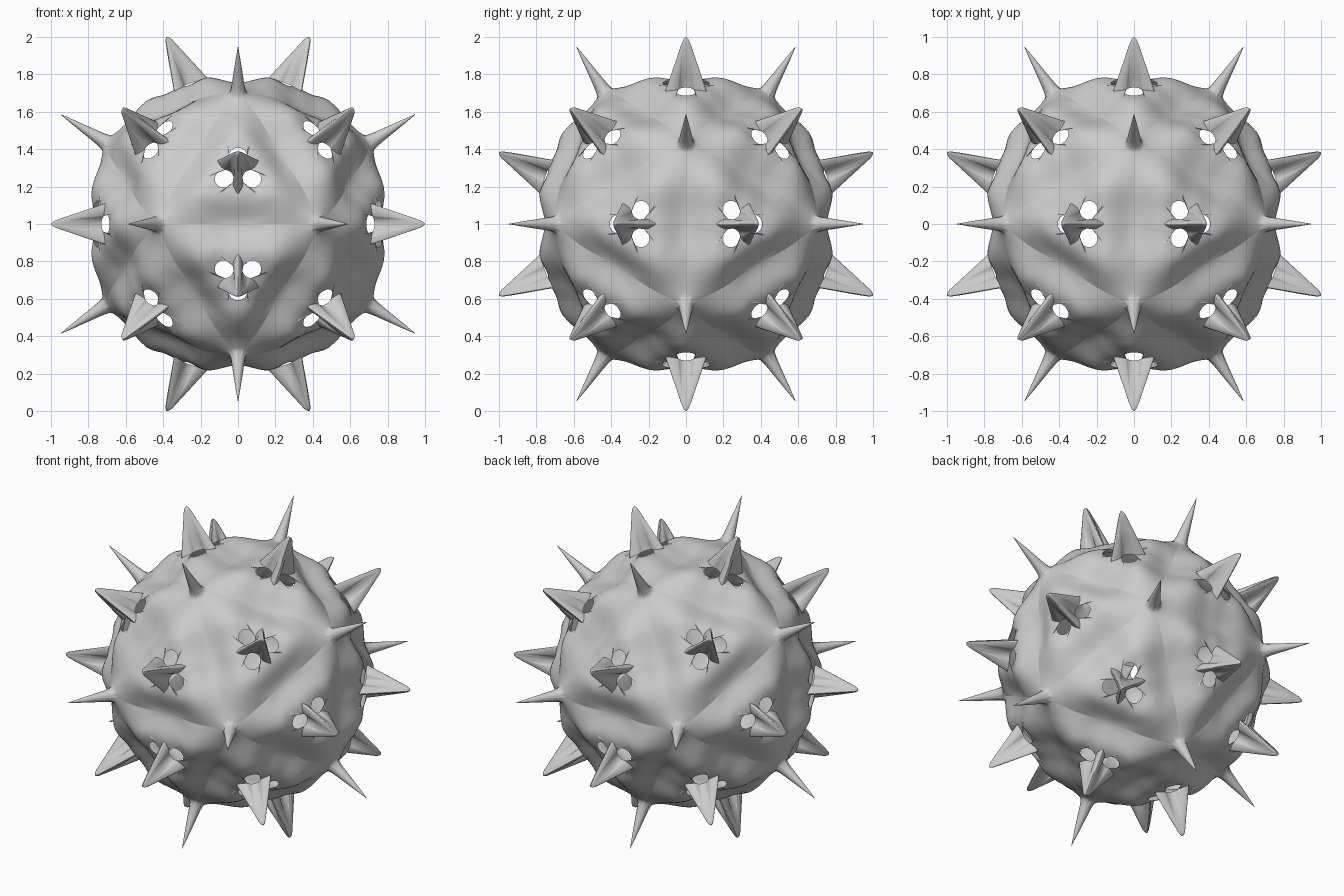
import bpy, bmesh
from math import sqrt, pi, cos, sin, exp, hypot, atan2, radians, degrees
from mathutils import Vector

if "Cube" in bpy.data.objects:
    bpy.data.objects.remove(bpy.data.objects["Cube"])

PHI = (1 + sqrt(5)) / 2
CENTRE = Vector((0, 0, 1))
BASE = 0.795               # shell radius around the broad spikes
HOLE_C, HOLE_R = 0.085, 0.05   # three round holes around each broad spike
LEG = 0.127                # reach of the three legs


def cyc(p):
    return [p, (p[2], p[0], p[1]), (p[1], p[2], p[0])]


# icosahedral axes: five-fold (thin spikes) and three-fold (broad spikes)
S = (-1, 1)
five = [Vector(q).normalized() for s in S for t in S for q in cyc((s * PHI, 0, t))]
three = [Vector((a, b, c)).normalized() for a in S for b in S for c in S]
three += [Vector(q).normalized() for s in S for t in S for q in cyc((s, 0, t * PHI * PHI))]


def smooth(x):
    x = max(0.0, min(1.0, x))
    return x * x * (3 - 2 * x)


# polar outlines (distance, angle) of one 60 degree sector around a broad spike
def hole_pt(psi):
    x, y = HOLE_C + HOLE_R * cos(psi), HOLE_R * sin(psi)
    return hypot(x, y), atan2(y, x)


T = radians(126)
RT, FT = hole_pt(T)
join = [(RT + (LEG - RT) * i / 8, FT + (pi / 3 - FT) * i / 8) for i in range(1, 9)]
shell_rim = [hole_pt(T * i / 12) for i in range(13)] + join
spike_rim = [hole_pt(pi + (T - pi) * i / 6) for i in range(7)] + join


def body_radius(d, a, p):
    """Shell radius along d, near broad axis a and thin axis p."""
    th = degrees(d.angle(a))
    e1 = (p - a * p.dot(a)).normalized()
    flat = d - a * d.dot(a)
    c = max(-1, min(1, flat.normalized().dot(e1)))
    w = max(0, (1 + 4 * c ** 3 - 3 * c) / 2) ** 1.4
    towards_five = BASE + 0.025 * smooth((th - 8) / 7) - 0.02 * smooth((th - 15) / 15)
    towards_two = BASE - 0.06 * smooth((th - 8) / 13)
    s = 0.85 * d.angle(p, 0.0)
    spike = 0.26 * max(0, 1 - s / 0.042) ** 1.2 + 0.06 * exp(-s / 0.055)
    return w * towards_five + (1 - w) * towards_two + spike


def finish(bm, name):
    bmesh.ops.remove_doubles(bm, verts=bm.verts, dist=0.0002)
    for f in bm.faces:
        f.smooth = True
    me = bpy.data.meshes.new(name)
    bm.to_mesh(me)
    bm.free()
    ob = bpy.data.objects.new(name, me)
    ob.location = CENTRE
    bpy.context.collection.objects.link(ob)
    return ob


def neighbours(a):
    return sorted(five, key=lambda p: -p.dot(a))[:3]


# pierced shell with thin spikes: six mirrored wedges around each broad axis
bm = bmesh.new()
NU, NV = len(shell_rim) - 1, 18
for a in three:
    near = neighbours(a)
    for p in near:
        for q in near:
            if q is p:
                continue
            two = (p + q).normalized()
            e1 = (p - a * p.dot(a)).normalized()
            e2 = (two - a * two.dot(a))
            e2 = (e2 - e1 * e2.dot(e1)).normalized()
            grid = []
            for i, (r, f) in enumerate(shell_rim):
                start = (a * sqrt(BASE ** 2 - r * r) + (e1 * cos(f) + e2 * sin(f)) * r).normalized()
                u = i / NU
                end = p.slerp(two, u * u) if 0 < i < NU else (p if i == 0 else two)
                col = []
                for j in range(NV + 1):
                    t = 1 - (1 - j / NV) ** 2
                    d = (start * (1 - t) + end * t).normalized()
                    col.append(bm.verts.new(d * body_radius(d, a, p)))
                grid.append(col)
            flip = e1.cross(e2).dot(a) > 0
            for i in range(NU):
                for j in range(NV):
                    vs = [grid[i][j], grid[i + 1][j], grid[i + 1][j + 1], grid[i][j + 1]]
                    if flip:
                        vs.reverse()
                    bm.faces.new(vs)
finish(bm, "spiked_shell")

# broad spikes: three-edged cones whose edges run down as legs between the holes
outline = []
for k in range(3):
    o = k * 2 * pi / 3
    outline += [(r, o + f, f) for r, f in spike_rim]
    outline += [(r, o + 2 * pi / 3 - f, f) for r, f in spike_rim[-2:0:-1]]
bm = bmesh.new()
NF, NH = len(outline), 18
for a in three:
    p = neighbours(a)[0]
    e1 = (p - a * p.dot(a)).normalized()
    e2 = a.cross(e1)
    rings = []
    for j in range(NH + 1):
        v = (j / NH) ** 1.4
        edge = 0.113 * v + 0.014 * min(1, sqrt(v / 0.06))
        k = smooth(v ** 1.2)
        row = []
        for r_end, f, local in outline:
            tri = 0.58 / (0.58 + 0.42 * sin(pi / 3 - local) / sin(pi / 3))
            r = edge * (tri * (1 - k) + r_end / LEG * k)
            h = 1.07 - (1.07 - sqrt(BASE ** 2 - r_end ** 2)) * v
            row.append(bm.verts.new(a * h + (e1 * cos(f) + e2 * sin(f)) * r))
        rings.append(row)
    for j in range(NH):
        for i in range(NF):
            n = (i + 1) % NF
            bm.faces.new((rings[j][i], rings[j + 1][i], rings[j + 1][n], rings[j][n]))
    bm.faces.new(rings[0])
finish(bm, "broad_spikes")
